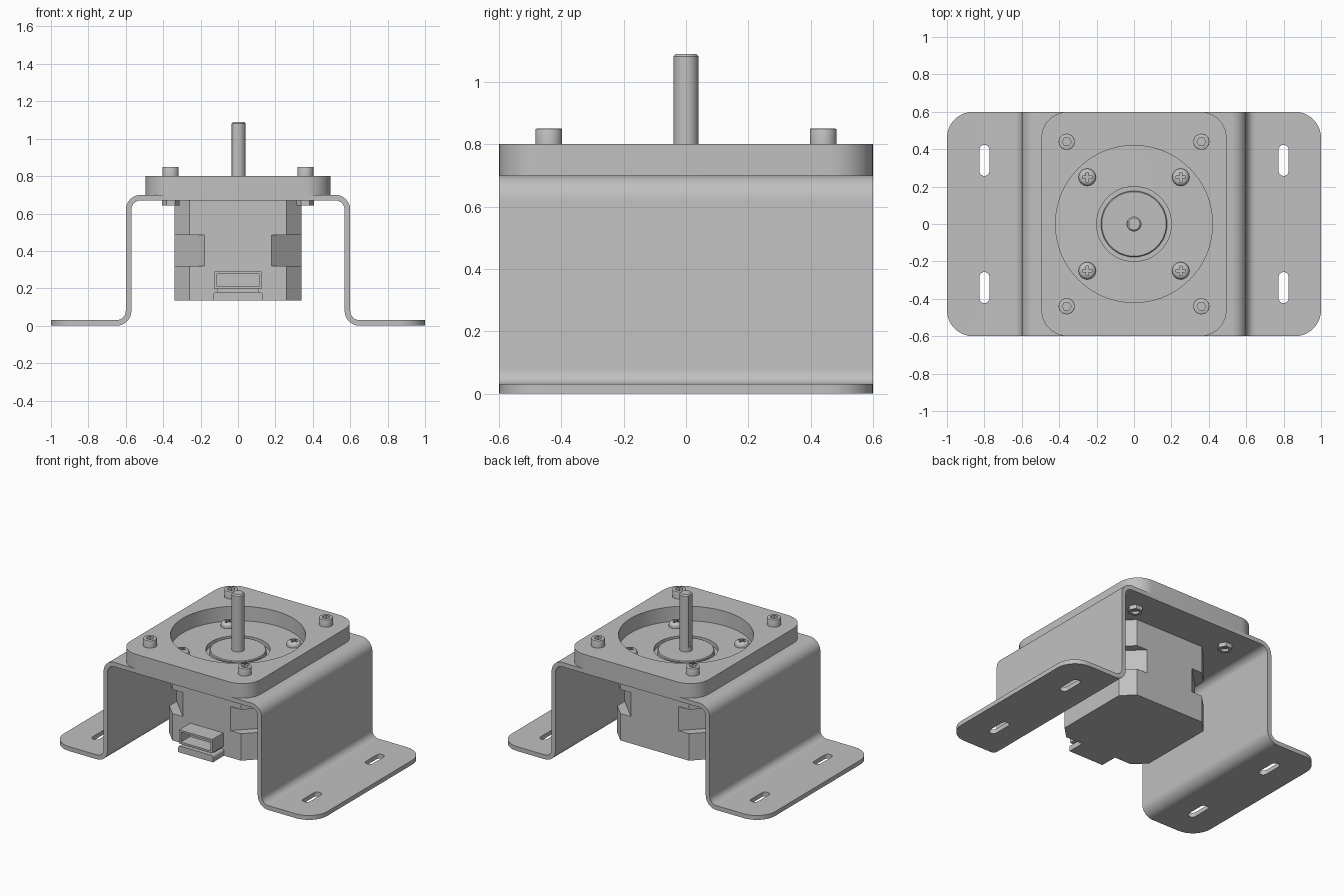
import bpy, bmesh
from math import sin, cos, pi, radians

if "Cube" in bpy.data.objects:
    bpy.data.objects.remove(bpy.data.objects["Cube"], do_unlink=True)

grey = bpy.data.materials.new("metal grey")
grey.use_nodes = True
grey.diffuse_color = (0.53, 0.53, 0.53, 1)
grey.node_tree.nodes["Principled BSDF"].inputs["Base Color"].default_value = grey.diffuse_color
CORNERS = [(sx, sy) for sx in (-1, 1) for sy in (-1, 1)]


def arc(cx, cy, r, a0, a1, n=10):
    steps = [radians(a0 + (a1 - a0) * i / n) for i in range(n + 1)]
    return [(cx + r * cos(a), cy + r * sin(a)) for a in steps]


def circle(r, n=48, cx=0, cy=0):
    return arc(cx, cy, r, 0, 360, n)[:-1]


def rounded_rect(hx, hy, r, cx=0, cy=0):
    pts = []
    for i, (sx, sy) in enumerate([(1, 1), (-1, 1), (-1, -1), (1, -1)]):
        pts += arc(cx + sx * (hx - r), cy + sy * (hy - r), r, 90 * i, 90 * i + 90)
    return pts


def prism(name, outlines, lo, hi, axis="z"):
    """Extrude one or more outlines along z, or xz outlines along y."""
    bm = bmesh.new()
    for pts in outlines:
        place = (lambda p, h: (p[0], p[1], h)) if axis == "z" else (lambda p, h: (p[0], h, p[1]))
        a = [bm.verts.new(place(p, lo)) for p in pts]
        b = [bm.verts.new(place(p, hi)) for p in pts]
        bm.faces.new(a)
        bm.faces.new(b)
        for i in range(len(pts)):
            j = (i + 1) % len(pts)
            bm.faces.new((a[i], a[j], b[j], b[i]))
    bmesh.ops.recalc_face_normals(bm, faces=bm.faces)
    mesh = bpy.data.meshes.new(name)
    bm.to_mesh(mesh)
    bm.free()
    mesh.materials.append(grey)
    obj = bpy.data.objects.new(name, mesh)
    bpy.context.collection.objects.link(obj)
    return obj


def bevel(obj, rule, offset, segments):
    """Bevel the edges whose two ends both satisfy the rule."""
    bm = bmesh.new()
    bm.from_mesh(obj.data)
    edges = [e for e in bm.edges if all(rule(v.co) for v in e.verts) and rule((e.verts[0].co + e.verts[1].co) / 2)]
    bmesh.ops.bevel(bm, geom=edges, offset=offset, segments=segments, profile=0.5, affect="EDGES")
    bm.to_mesh(obj.data)
    bm.free()


def activate(obj):
    bpy.ops.object.select_all(action="DESELECT")
    obj.select_set(True)
    bpy.context.view_layer.objects.active = obj


def cut(obj, cutter):
    cutter.hide_render = True
    mod = obj.modifiers.new("cut", "BOOLEAN")
    mod.operation, mod.solver, mod.object = "DIFFERENCE", "EXACT", cutter
    activate(obj)
    bpy.ops.object.modifier_apply(modifier=mod.name)
    bpy.data.objects.remove(cutter, do_unlink=True)


def smooth(obj):
    activate(obj)
    bpy.ops.object.shade_smooth_by_angle(angle=radians(30))


def copies(obj, x, y):
    """Place the part at four mirrored positions."""
    smooth(obj)
    base = obj.name
    for i, (sx, sy) in enumerate(CORNERS):
        o = obj if i == 0 else obj.copy()
        if i:
            bpy.context.collection.objects.link(o)
        o.name = f"{base}_{i + 1}"
        o.location = (sx * x, sy * y, 0)


# Bent sheet bracket with rounded feet, slots and a centre hole
half = (arc(0.52, 0.62, 0.08, 90, 0) + arc(0.65, 0.08, 0.05, 180, 270) + [(1, 0.03), (1, 0)]
        + arc(0.65, 0.08, 0.08, 270, 180) + arc(0.52, 0.62, 0.05, 0, 90))
bracket = prism("bracket", [half + [(-x, z) for x, z in reversed(half)]], -0.6, 0.6, "y")
bevel(bracket, lambda c: abs(c.x) > 0.999 and abs(c.y) > 0.599, 0.14, 10)
slots = [rounded_rect(0.027, 0.083, 0.0265, sx * 0.8, sy * 0.34) for sx, sy in CORNERS]
cut(bracket, prism("slot_cutter", slots, -0.1, 0.1))
cut(bracket, prism("hole_cutter", [circle(0.2)], 0.6, 0.8))
smooth(bracket)

# Top plate with a large round opening
plate = prism("top_plate", [rounded_rect(0.495, 0.6, 0.14)], 0.70, 0.80)
cut(plate, prism("opening_cutter", [circle(0.42, 72)], 0.6, 0.9))
smooth(plate)

# Motor body with chamfered corners and deeper mid notches
w, k = 0.34, 0.26
body = prism("motor_body", [[(w, -k), (w, k), (k, w), (-k, w), (-w, k), (-w, -k), (-k, -w), (k, -w)]],
             0.135, 0.67)
notches = [[(sx * 0.12, sy * 0.4), (sx * 0.4, sy * 0.12), (sx * 0.4, sy * 0.4)] for sx, sy in CORNERS]
cut(body, prism("notch_cutter", notches, 0.32, 0.485))

# Locating boss and shaft with a flat
boss = prism("motor_boss", [circle(0.177)], 0.665, 0.70)
bevel(boss, lambda c: c.z > 0.699, 0.005, 1)
smooth(boss)
shaft = prism("shaft", [[(max(x, -0.034), y) for x, y in circle(0.04, 32)]], 0.73, 1.09)
bevel(shaft, lambda c: c.z > 1.089, 0.008, 1)
smooth(shaft)
smooth(prism("shaft_base", [circle(0.04, 32)], 0.69, 0.73))

# Front connector: hollow socket above a rounded ledge
socket = prism("connector_socket", [rounded_rect(0.127, 0.047, 0.004, 0, 0.243)], -0.46, -0.335, "y")
cut(socket, prism("socket_cutter", [rounded_rect(0.112, 0.034, 0.003, 0, 0.243)], -0.5, -0.36, "y"))
ledge = [(0.132, 0.135)] + arc(0.117, 0.165, 0.015, 0, 90, 4)
ledge += [(-x, z) for x, z in reversed(ledge)]
smooth(prism("connector_ledge", [ledge], -0.46, -0.335, "y"))
prism("connector_web", [rounded_rect(0.11, 0.012, 0.002, 0, 0.188)], -0.42, -0.335, "y")

# Cross-head motor screws
screw = prism("motor_screw", [circle(0.046, 32)], 0.695, 0.732)
bevel(screw, lambda c: c.z > 0.731, 0.022, 5)
a, b = 0.026, 0.006
cross = [(a, -b), (a, b), (b, b), (b, a), (-b, a), (-b, b), (-a, b), (-a, -b), (-b, -b), (-b, -a), (b, -a), (b, -b)]
cut(screw, prism("cross_cutter", [cross], 0.712, 0.8))
copies(screw, 0.25, 0.25)

# Socket-head bolts and their hex nuts
bolt = prism("plate_bolt", [circle(0.043, 32)], 0.79, 0.85)
bevel(bolt, lambda c: c.z > 0.849, 0.004, 2)
cut(bolt, prism("hex_cutter", [circle(0.024, 6)], 0.82, 0.9))
copies(bolt, 0.36, 0.44)
nut = prism("hex_nut", [circle(0.047, 6)], 0.642, 0.675)
cut(nut, prism("thread_cutter", [circle(0.025, 24)], 0.6, 0.66))
copies(nut, 0.36, 0.44)
